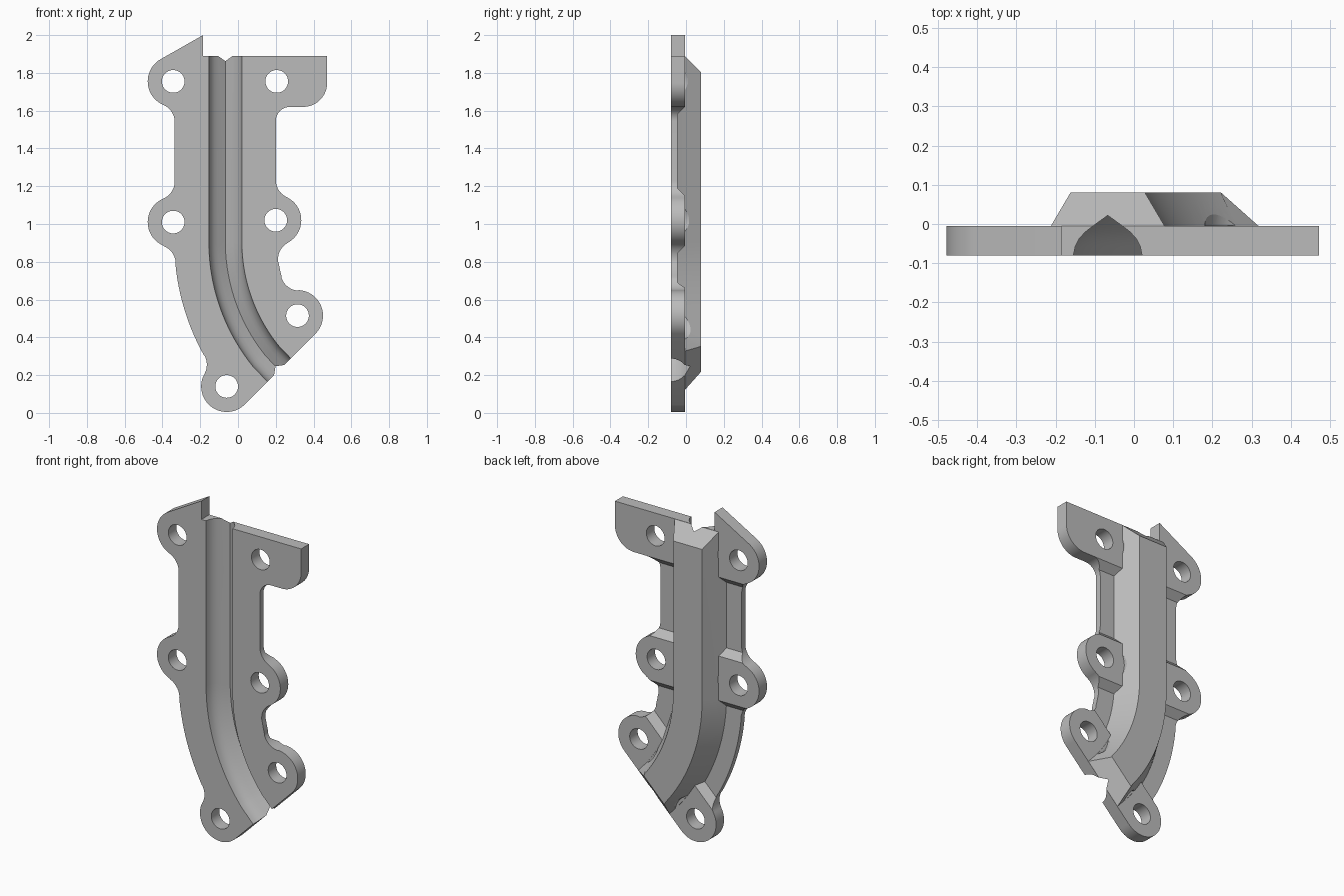
import bpy
import bmesh
from math import sin, cos, radians, sqrt

cube = bpy.data.objects.get("Cube")
if cube:
    bpy.data.objects.remove(cube, do_unlink=True)

FRONT, PAD, FLANGE = -0.08, -0.005, -0.045     # depths of plate faces
TOP = 1.89
BEND = (0.896, 0.906)                          # centre of the channel bend
R = 0.963
LUG = 0.135
LUGS = {"G": (-0.343, 1.755), "H": (0.205, 1.755), "F": (-0.343, 1.01),
        "C": (0.2, 1.02), "D": (0.315, 0.515), "E": (-0.06, 0.14)}


def arc(c, r, a0, a1, step=6):
    n = max(2, round(abs(a1 - a0) / step))
    angles = [radians(a0 + (a1 - a0) * i / n) for i in range(n + 1)]
    return [(c[0] + r * cos(a), c[1] + r * sin(a)) for a in angles]


def loft(name, rings):
    """Closed solid through matching rings of 3D points."""
    bm = bmesh.new()
    rows = [[bm.verts.new(p) for p in ring] for ring in rings]
    n = len(rows[0])
    for a, b in zip(rows, rows[1:]):
        for i in range(n):
            j = (i + 1) % n
            bm.faces.new((a[i], a[j], b[j], b[i]))
    bm.faces.new(rows[0])
    bm.faces.new(rows[-1])
    bmesh.ops.recalc_face_normals(bm, faces=bm.faces)
    mesh = bpy.data.meshes.new(name)
    bm.to_mesh(mesh)
    bm.free()
    ob = bpy.data.objects.new(name, mesh)
    bpy.context.collection.objects.link(ob)
    return ob


def slab(name, poly_a, y_a, poly_b, y_b):
    return loft(name, [[(x, y_a, z) for x, z in poly_a],
                       [(x, y_b, z) for x, z in poly_b]])


def cylinder(name, c, r, y0, y1):
    ring = arc(c, r, 0, 360)[:-1]
    return slab(name, ring, y0, ring, y1)


def sweep(name, profile, top, end_shift):
    """Sweep (across, depth) points down the straight run and round the bend."""
    n = 20
    angles = [180 + 39 * i / n for i in range(n + 1)]
    stations = [(BEND[0] - R, top, 180, 1)]
    stations += [(*arc(BEND, R, a, a)[0], a, 0) for a in angles]
    stations += [(*arc(BEND, R, 225, 225)[0], 225, -1)]
    rings = []
    for x, z, a, end in stations:
        c, s = cos(radians(a)), sin(radians(a))
        ring = []
        for u, y in profile:
            t = end * end_shift(y)
            ring.append((x - u * c - t * s, y, z - u * s + t * c))
        rings.append(ring)
    return loft(name, rings)


def combine(target, other, operation):
    mod = target.modifiers.new(operation, 'BOOLEAN')
    mod.operation, mod.solver, mod.object = operation, 'EXACT', other
    bpy.context.view_layer.objects.active = target
    bpy.ops.object.modifier_apply(modifier=mod.name)
    bpy.data.objects.remove(other, do_unlink=True)


# Plate outline: lug rounds joined by fillets, clockwise from the pointed corner
outline = [(-0.185, 2.0), (-0.185, TOP), (0.472, TOP)]
outline += arc((0.345, 1.747), 0.127, 0, -90)
outline += arc((0.275, 1.545), 0.075, 90, 180)
outline += arc((0.3, 1.233), 0.1, 180, 243)
outline += arc(LUGS["C"], LUG, 64.9, -61.6)
outline += arc((0.312, 0.813), 0.1, 116, 188)
outline += arc(BEND, 0.69, 189.5, 195)
outline += arc((0.325, 0.747), 0.1, 197, 265)
outline += arc(LUGS["D"], LUG, 87, -45)
outline += arc(LUGS["E"], LUG, -45, -209)
outline += arc((-0.265, 0.255), 0.1, -27, 28)
outline += arc(BEND, 1.233, 209, 185.5, 2)
outline += arc((-0.43, 0.79), 0.1, 6, 67)
outline += arc(LUGS["F"], LUG, 248.4, 113.1)
outline += arc((-0.435, 1.226), 0.1, -65, 0)
outline += arc((-0.435, 1.539), 0.1, 0, 65)
outline += arc(LUGS["G"], LUG, 246.9, 120)

bracket = slab("channel_bracket", outline, FRONT, outline, PAD)


# Thinned flanges between the lug pads, with sloping walls
def upper_recess(d):
    lo, hi = 1.19 - d, 1.58 + d
    return [(-0.7, lo), (0.7, lo), (0.7, hi), (-0.7, hi)]


def lower_recess(d):
    hi, c = 0.845 + d, 0.448 - sqrt(2) * d
    return [(-0.7, hi), (hi - c, hi), (-0.7, c - 0.7)]


for recess in (upper_recess, lower_recess):
    cutter = slab("recess_cutter", recess(0), FLANGE, recess(0.1), FLANGE + 0.1)
    combine(bracket, cutter, 'DIFFERENCE')

# Trapezoid ridge on the back with bevelled ends
half = [(0.178, -0.06), (0.145, PAD), (0.095, 0.08)]
ridge_profile = half + [(-u, y) for u, y in reversed(half)]
ridge = sweep("ridge", ridge_profile, TOP - 0.001, lambda y: max(0, y - PAD))
combine(bracket, ridge, 'UNION')

# Screw head clearance and screw holes
for c in LUGS.values():
    combine(bracket, cylinder("clearance_cutter", c, LUG, PAD + 0.001, 0.15), 'DIFFERENCE')
    combine(bracket, cylinder("hole_cutter", c, 0.06, -0.2, 0.2), 'DIFFERENCE')

# Pointed-arch channel along the front
half = [(0.0875, -0.1), (0.0875, FRONT), (0.083, -0.058), (0.073, -0.038),
        (0.058, -0.021), (0.04, -0.007)]
groove_profile = half + [(0, 0.022)] + [(-u, y) for u, y in reversed(half)]
groove = sweep("groove_cutter", groove_profile, TOP, lambda y: -0.15)
combine(bracket, groove, 'DIFFERENCE')

# Grey finish
grey = bpy.data.materials.new("plain_grey")
grey.use_nodes = True
colour = (0.5, 0.5, 0.5, 1)
grey.diffuse_color = colour
grey.node_tree.nodes["Principled BSDF"].inputs["Base Color"].default_value = colour
bracket.data.materials.clear()
bracket.data.materials.append(grey)
for poly in bracket.data.polygons:
    poly.material_index = 0

bpy.ops.object.select_all(action='DESELECT')
bracket.select_set(True)
bpy.context.view_layer.objects.active = bracket
bpy.ops.object.shade_smooth_by_angle(angle=radians(25))
